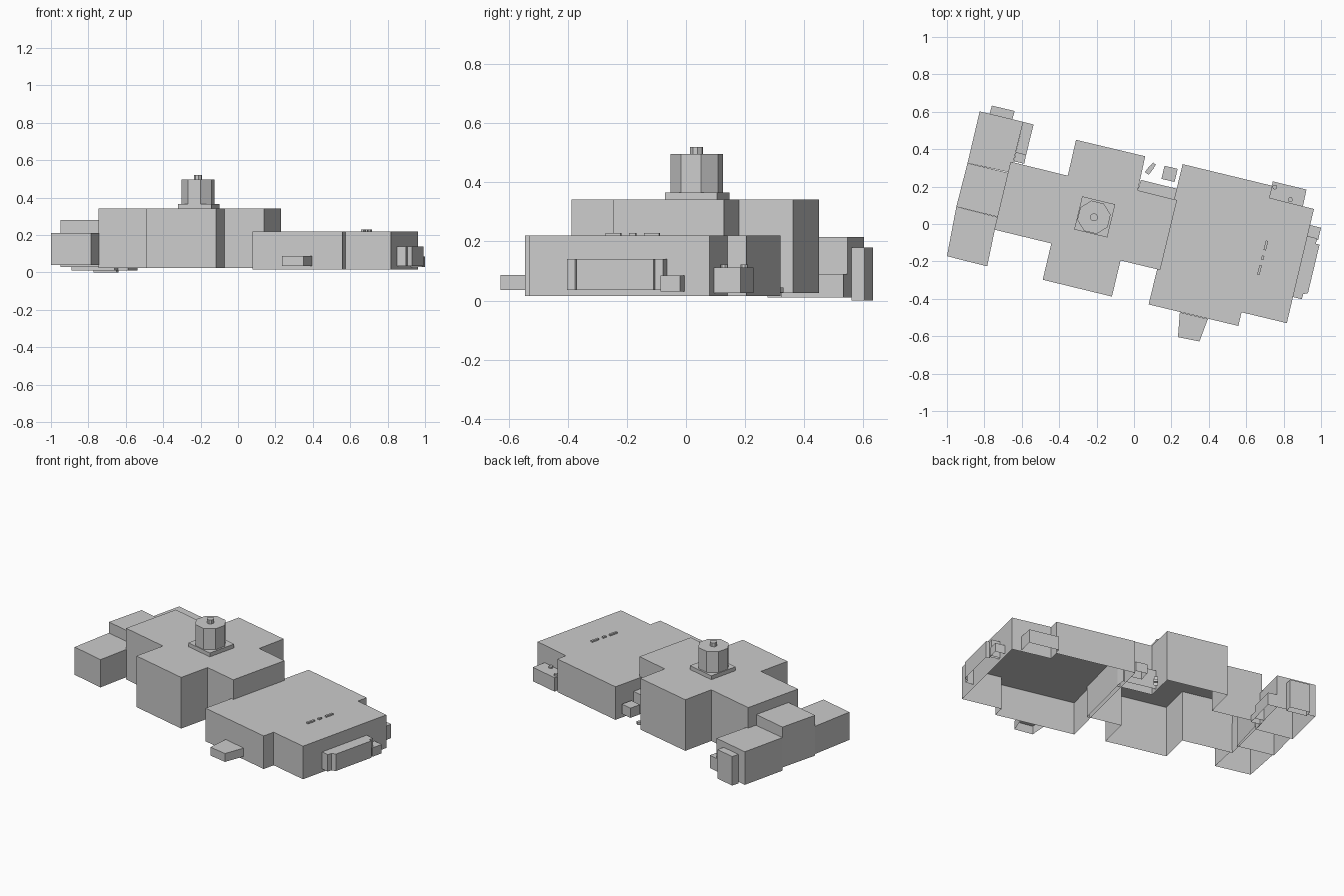
import bpy, bmesh, math

TILT = math.radians(-13.6)  # the whole complex is turned on the ground plan


def prism(name, outline, z0, z1):
    """Flat-roofed shell, open underneath, raised from a ground-plan outline."""
    bm = bmesh.new()
    low = [bm.verts.new((x, y, z0)) for x, y in outline]
    high = [bm.verts.new((x, y, z1)) for x, y in outline]
    n = len(outline)
    for i in range(n):
        j = (i + 1) % n
        bm.faces.new((low[i], low[j], high[j], high[i]))
    bm.faces.new(high)
    area = sum(outline[i][0] * outline[(i + 1) % n][1] - outline[(i + 1) % n][0] * outline[i][1]
               for i in range(n))
    if area < 0:
        bmesh.ops.reverse_faces(bm, faces=bm.faces)
    me = bpy.data.meshes.new(name)
    bm.to_mesh(me)
    bm.free()
    ob = bpy.data.objects.new(name, me)
    bpy.context.collection.objects.link(ob)
    return ob


def box(name, cx, cy, w, d, z0, z1, turn=TILT):
    c, s = math.cos(turn), math.sin(turn)
    pts = [(-w/2, -d/2), (w/2, -d/2), (w/2, d/2), (-w/2, d/2)]
    return prism(name, [(cx + x*c - y*s, cy + x*s + y*c) for x, y in pts], z0, z1)


def round_part(name, cx, cy, r, z0, z1, sides=8):
    start = TILT + math.pi / sides
    return prism(name, [(cx + r * math.cos(start + 2*math.pi*i/sides),
                         cy + r * math.sin(start + 2*math.pi*i/sides)) for i in range(sides)], z0, z1)


# Main cross-shaped hall
prism("main_hall", [(-0.31, 0.45), (0.06, 0.362), (0.02, 0.18), (0.23, 0.128), (0.14, -0.246),
                    (-0.072, -0.195), (-0.118, -0.388), (-0.488, -0.298), (-0.442, -0.104),
                    (-0.747, -0.03), (-0.66, 0.333), (-0.354, 0.258)], 0.025, 0.342)
prism("hall_rear_link", [(0.02, 0.18), (0.23, 0.128), (0.235, 0.187), (0.037, 0.236)], 0.03, 0.15)

# Roof tower
box("tower_base", -0.21, 0.038, 0.182, 0.182, 0.342, 0.366)
round_part("tower_drum", -0.214, 0.036, 0.09, 0.366, 0.496)
round_part("tower_cap", -0.214, 0.036, 0.022, 0.496, 0.52)

# Right block
prism("right_block", [(0.26, 0.32), (0.74, 0.204), (0.725, 0.14), (0.962, 0.08), (0.817, -0.53),
                      (0.575, -0.472), (0.558, -0.545), (0.078, -0.43)], 0.015, 0.22)
prism("front_porch", [(0.245, -0.472), (0.395, -0.508), (0.35, -0.628), (0.235, -0.605)], 0.035, 0.087)
prism("side_bay", [(0.848, -0.39), (0.897, -0.402), (0.905, -0.375), (0.93, -0.37),
                   (0.992, -0.11), (0.972, -0.105), (0.98, -0.077), (0.925, -0.064)], 0.035, 0.14)
prism("side_step", [(0.94, -0.005), (1.0, -0.02), (0.984, -0.087), (0.924, -0.072)], 0.03, 0.085)

# Roof vents
for i, (x, y, d) in enumerate([(0.705, -0.115, 0.052), (0.688, -0.18, 0.022), (0.671, -0.245, 0.052)]):
    box(f"roof_vent_{i + 1}", x, y, 0.013, d, 0.22, 0.229)

# Rear plant platform with small pipes
prism("plant_platform", [(0.742, 0.228), (0.922, 0.184), (0.903, 0.094), (0.725, 0.14)], 0.026, 0.112)
for i, (x, y) in enumerate([(0.753, 0.197), (0.836, 0.13)]):
    round_part(f"plant_pipe_{i + 1}", x, y, 0.013, 0.112, 0.122)

# Left wing in three stepped sections
prism("left_wing_back", [(-0.825, 0.602), (-0.592, 0.546), (-0.66, 0.275), (-0.89, 0.326)], 0.01, 0.215)
prism("left_wing_middle", [(-0.89, 0.326), (-0.66, 0.27), (-0.725, 0.037), (-0.95, 0.092)], 0.03, 0.28)
prism("left_wing_front", [(-0.95, 0.092), (-0.73, 0.037), (-0.785, -0.226), (-1.0, -0.172)], 0.04, 0.212)
prism("left_wing_rear_box", [(-0.76, 0.633), (-0.638, 0.604), (-0.65, 0.56), (-0.772, 0.589)], 0.0, 0.18)
prism("left_wing_lean_to", [(-0.592, 0.546), (-0.537, 0.532), (-0.577, 0.368), (-0.632, 0.382)], 0.01, 0.09)
prism("left_wing_low_step", [(-0.632, 0.382), (-0.577, 0.368), (-0.587, 0.322), (-0.642, 0.335)], 0.01, 0.05)

# Small shed and pump between the two blocks
box("yard_shed", 0.19, 0.268, 0.072, 0.072, 0.05, 0.11)
box("yard_pump", 0.082, 0.288, 0.025, 0.045, 0.028, 0.045, math.radians(-38))
box("yard_pump_end", 0.102, 0.313, 0.02, 0.025, 0.028, 0.045, math.radians(-38))
